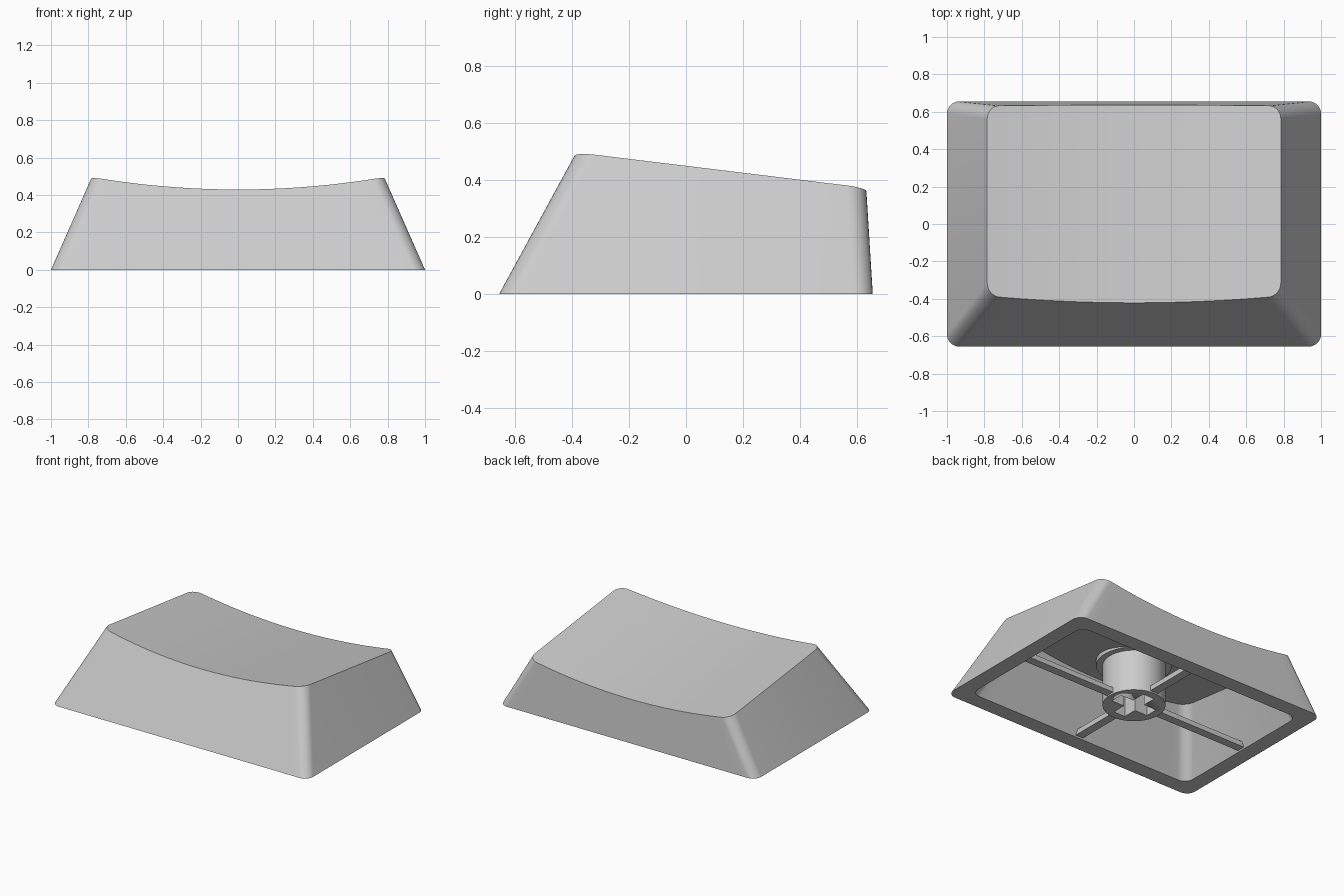
import bpy, bmesh, math
from mathutils import Vector

cube = bpy.data.objects.get("Cube")
if cube:
    bpy.data.objects.remove(cube)

mat = bpy.data.materials.new("light_grey_plastic")
mat.use_nodes = True
GREY = (0.6, 0.6, 0.6, 1)
mat.diffuse_color = GREY
mat.node_tree.nodes["Principled BSDF"].inputs["Base Color"].default_value = GREY

TOP_HALF, DISH = 0.785, 0.071


def finish(bm, name):
    """Turn a bmesh into a shaded, coloured object."""
    bmesh.ops.recalc_face_normals(bm, faces=bm.faces)
    mesh = bpy.data.meshes.new(name)
    bm.to_mesh(mesh)
    bm.free()
    obj = bpy.data.objects.new(name, mesh)
    bpy.context.collection.objects.link(obj)
    mesh.materials.append(mat)
    bpy.ops.object.select_all(action='DESELECT')
    obj.select_set(True)
    bpy.context.view_layer.objects.active = obj
    bpy.ops.object.shade_smooth_by_angle(angle=math.radians(30))
    return obj


def box(name, size, centre):
    bm = bmesh.new()
    bmesh.ops.create_cube(bm, size=1)
    bmesh.ops.scale(bm, vec=size, verts=bm.verts)
    bmesh.ops.translate(bm, vec=centre, verts=bm.verts)
    return finish(bm, name)


def cylinder(bm, radius, z0, z1):
    ret = bmesh.ops.create_cone(bm, cap_ends=True, segments=48, radius1=radius,
                                radius2=radius, depth=z1 - z0)
    bmesh.ops.translate(bm, vec=(0, 0, (z0 + z1) / 2), verts=ret["verts"])


def ring(half, y0, y1, r, arc=8, straight=24):
    """Rounded rectangle whose front and back points share x positions."""
    corner = [(half - r + r * math.sin(a), r - r * math.cos(a))
              for a in (math.pi / 2 * i / arc for i in range(arc + 1))]
    flat = [((half - r) * (2 * i / straight - 1), 0) for i in range(1, straight)]
    end = [(-x, d) for x, d in reversed(corner)] + flat + corner
    return ([(x, y0 + d) for x, d in end] + [(x, y1 - d) for x, d in reversed(end)])


def plane(y, drop):
    return 0.449 - drop - 0.122 * y


def dished(base, top, drop):
    """Slide each rim point down its wall until it meets the dished surface."""
    points = []
    for b, t in zip(base, top):
        low, high = Vector((*b, 0)), Vector((*t, plane(t[1], drop)))
        p = high
        for _ in range(6):
            z = plane(p.y, drop) - DISH * (1 - (p.x / TOP_HALF) ** 2)
            p = low.lerp(high, min(z / high.z, 1))
        points.append(p)
    return points


# Hollow shell: outer walls, dished top, bottom rim, inner walls and ceiling
bm = bmesh.new()
outer = ring(1, -0.655, 0.655, 0.065)
inner = ring(0.89, -0.545, 0.545, 0.065)
outer_top = dished(outer, ring(TOP_HALF, -0.385, 0.632, 0.07), 0)
inner_top = dished(inner, ring(0.70, -0.32, 0.545, 0.07), 0.07)
loops = [[bm.verts.new(p) for p in pts] for pts in (
    outer_top, [(*p, 0) for p in outer], [(*p, 0) for p in inner], inner_top)]
n = len(outer)
for a, b in zip(loops, loops[1:]):
    for i in range(n):
        j = (i + 1) % n
        bm.faces.new((a[i], a[j], b[j], b[i]))
for cap in (loops[0], loops[3]):
    for i in range(n // 2 - 1):
        bm.faces.new((cap[i], cap[i + 1], cap[n - 2 - i], cap[n - 1 - i]))
finish(bm, "keycap_shell")

# Central stem with a cross-shaped socket
bm = bmesh.new()
cylinder(bm, 0.2, 0, 0.34)
stem = finish(bm, "stem")
for size in ((0.29, 0.09, 0.56), (0.09, 0.29, 0.56)):
    cutter = box("socket_cutter", size, (0, 0, 0))
    cutter.hide_render = True
    cut = stem.modifiers.new("socket", 'BOOLEAN')
    cut.operation = 'DIFFERENCE'
    cut.solver = 'EXACT'
    cut.object = cutter
    bpy.context.view_layer.objects.active = stem
    bpy.ops.object.modifier_apply(modifier=cut.name)
    bpy.data.objects.remove(cutter)

# Collar where the stem joins the ceiling
bm = bmesh.new()
cylinder(bm, 0.24, 0.29, 0.34)
finish(bm, "stem_collar")

# Thin cross ribs from the stem to the walls
for side in (-1, 1):
    box("long_rib", (0.71, 0.06, 0.035), (side * 0.535, 0, 0.0275))
    box("short_rib", (0.06, 0.365, 0.035), (0, side * 0.3625, 0.0275))
